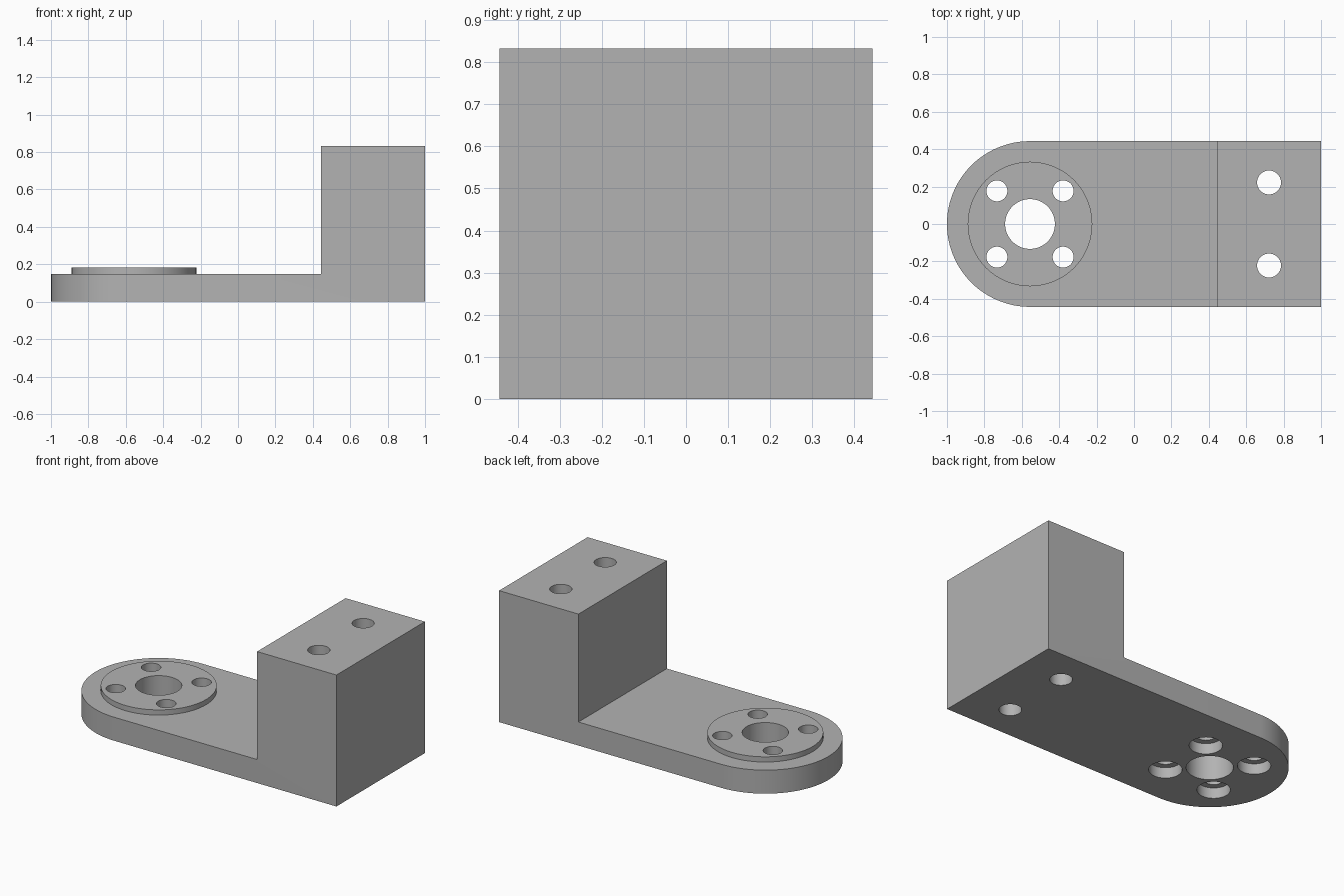
import bpy, math
from mathutils import Vector

old = bpy.data.objects.get("Cube")
if old:
    bpy.data.objects.remove(old, do_unlink=True)

grey = bpy.data.materials.new("machined_grey")
grey.use_nodes = True
colour = (0.45, 0.45, 0.45, 1)
grey.diffuse_color = colour
grey.node_tree.nodes["Principled BSDF"].inputs["Base Color"].default_value = colour

HALF_WIDTH, PLATE_TOP, BOSS_TOP, BLOCK_TOP = 0.443, 0.149, 0.182, 0.833
PIVOT_X, BLOCK_X, END_X = -0.556, 0.444, 1.0


def prism(name, outline, depth):
    """Extrude a closed outline of 3D points along a vector."""
    n = len(outline)
    verts = [Vector(p) for p in outline]
    verts += [p + Vector(depth) for p in verts]
    faces = [list(range(n))[::-1], list(range(n, 2 * n))]
    faces += [[i, (i + 1) % n, (i + 1) % n + n, i + n] for i in range(n)]
    mesh = bpy.data.meshes.new(name)
    mesh.from_pydata(verts, [], faces)
    mesh.materials.append(grey)
    obj = bpy.data.objects.new(name, mesh)
    bpy.context.collection.objects.link(obj)
    return obj


def disc(name, x, y, radius, bottom, top, sides=64):
    ring = [(x + radius * math.cos(math.tau * i / sides),
             y + radius * math.sin(math.tau * i / sides), bottom) for i in range(sides)]
    return prism(name, ring, (0, 0, top - bottom))


def combine(target, tool, operation):
    """Apply a boolean and discard the tool object."""
    mod = target.modifiers.new(operation.lower(), "BOOLEAN")
    mod.operation, mod.object, mod.solver = operation, tool, "EXACT"
    bpy.context.view_layer.objects.active = target
    bpy.ops.object.modifier_apply(modifier=mod.name)
    bpy.data.objects.remove(tool, do_unlink=True)


# Base plate with one rounded end, plus the tall block at the other end
arc = [math.pi / 2 + math.pi * i / 48 for i in range(49)]
outline = [(END_X, -HALF_WIDTH, 0), (END_X, HALF_WIDTH, 0)]
outline += [(PIVOT_X + 0.444 * math.cos(a), HALF_WIDTH * math.sin(a), 0) for a in arc]
bracket = prism("mounting_bracket", outline, (0, 0, BLOCK_TOP))

# Step cut away above the plate
step = [(-1.2, -0.6, PLATE_TOP), (BLOCK_X, -0.6, PLATE_TOP),
        (BLOCK_X, 0.6, PLATE_TOP), (-1.2, 0.6, PLATE_TOP)]
combine(bracket, prism("step_cutter", step, (0, 0, 1)), "DIFFERENCE")

# Raised round boss
combine(bracket, disc("boss", PIVOT_X, 0, 0.333, 0.1, BOSS_TOP, 96), "UNION")


def drill(x, y, radius, bottom=-0.1, top=1):
    combine(bracket, disc("drill_cutter", x, y, radius, bottom, top), "DIFFERENCE")


# Central bore, counterbored bolt holes around it, and block holes
drill(PIVOT_X, 0, 0.133)
for sx in (-1, 1):
    for sy in (-1, 1):
        x, y = PIVOT_X + sx * 0.177, sy * 0.177
        drill(x, y, 0.056)
        drill(x, y, 0.094, top=0.067)
for sy in (-1, 1):
    drill(0.722, sy * 0.222, 0.064)

# Smooth curved walls, crisp edges
bpy.ops.object.select_all(action="DESELECT")
bracket.select_set(True)
bpy.context.view_layer.objects.active = bracket
bpy.ops.object.shade_smooth_by_angle(angle=math.radians(30))
